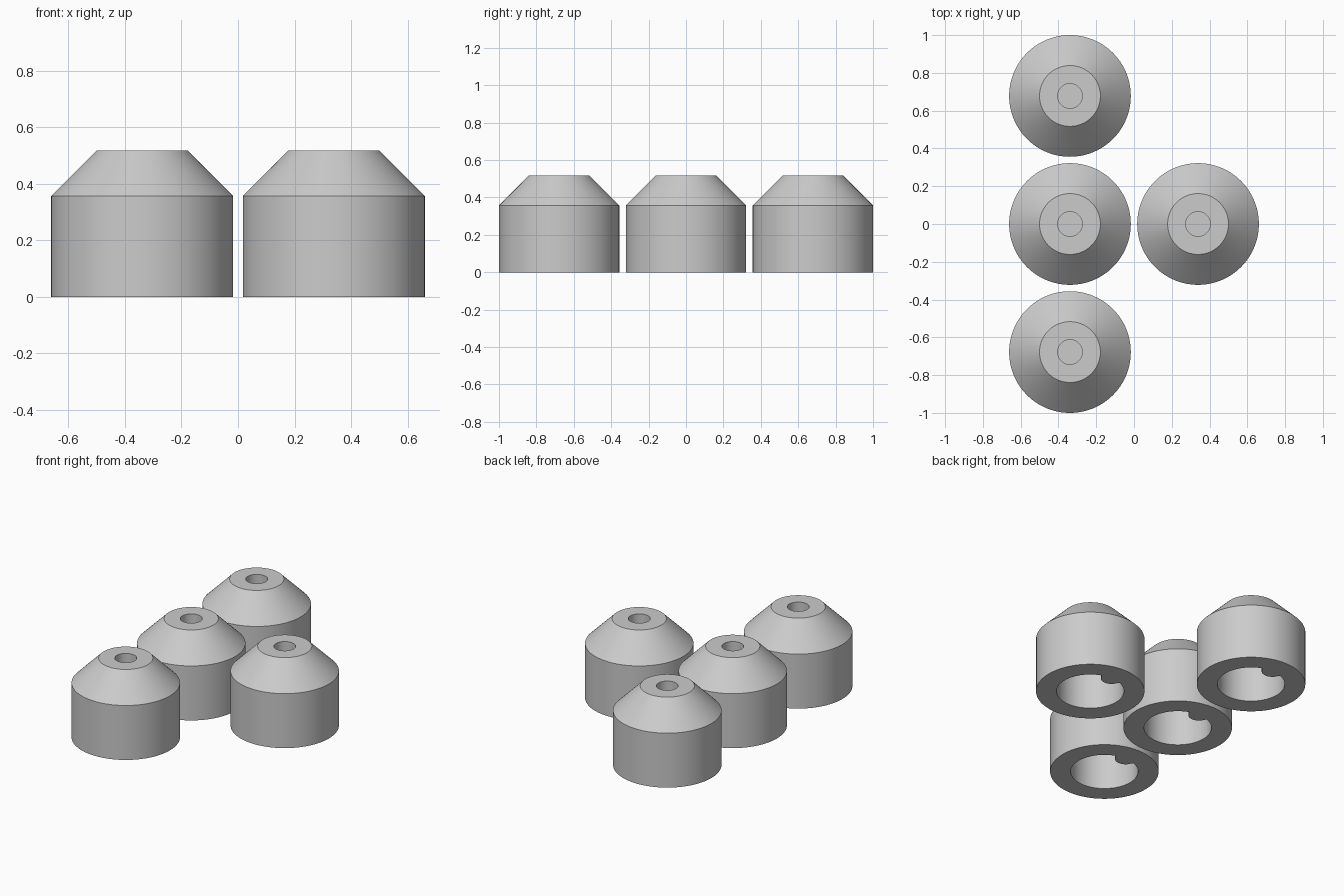
import bpy, bmesh, math

if "Cube" in bpy.data.objects:
    bpy.data.objects.remove(bpy.data.objects["Cube"])

SEGMENTS = 128
OUTER_R, TOP_R = 0.322, 0.161
SHOULDER_Z, TOP_Z = 0.357, 0.518
BORE_R, BORE_TOP = 0.2, 0.36
RIB_R = 0.066
HOLE_R, HOLE_FLOOR = 0.065, 0.42
SPACING = 0.678

grey = bpy.data.materials.new("plain grey")
grey.diffuse_color = (0.6, 0.6, 0.6, 1.0)
grey.use_nodes = True
grey.node_tree.nodes["Principled BSDF"].inputs["Base Color"].default_value = grey.diffuse_color


def bore_radius(angle):
    """Round bore with a rounded rib bulging inward on the +y side."""
    phi = angle - math.pi / 2
    side = BORE_R * math.sin(phi)
    if math.cos(phi) > 0 and abs(side) < RIB_R:
        return BORE_R * math.cos(phi) - math.sqrt(RIB_R ** 2 - side ** 2)
    return BORE_R


def build_foot_mesh():
    # Rings run from the bore ceiling, around the outside, to the hole floor
    rings = [(None, BORE_TOP), (None, 0), (OUTER_R, 0), (OUTER_R, SHOULDER_Z),
             (TOP_R, TOP_Z), (HOLE_R, TOP_Z), (HOLE_R, HOLE_FLOOR)]
    bm = bmesh.new()
    loops = []
    for radius, z in rings:
        loop = []
        for i in range(SEGMENTS):
            a = 2 * math.pi * i / SEGMENTS
            r = bore_radius(a) if radius is None else radius
            loop.append(bm.verts.new((r * math.cos(a), r * math.sin(a), z)))
        loops.append(loop)
    for low, high in zip(loops, loops[1:]):
        for i in range(SEGMENTS):
            j = (i + 1) % SEGMENTS
            bm.faces.new((low[i], low[j], high[j], high[i]))
    # Bore ceiling and hole floor
    bm.faces.new(loops[0])
    bm.faces.new(loops[-1])
    bmesh.ops.recalc_face_normals(bm, faces=bm.faces[:])
    mesh = bpy.data.meshes.new("tapered_foot")
    bm.to_mesh(mesh)
    bm.free()
    mesh.materials.append(grey)
    return mesh


# Three feet in a row and one beside the middle
foot_mesh = build_foot_mesh()
half = SPACING / 2
places = {
    "front_foot": (-half, -SPACING),
    "middle_foot": (-half, 0),
    "back_foot": (-half, SPACING),
    "side_foot": (half, 0),
}
for name, (x, y) in places.items():
    foot = bpy.data.objects.new(name, foot_mesh.copy())
    foot.location = (x, y, 0)
    bpy.context.collection.objects.link(foot)
    foot.select_set(True)
    bpy.context.view_layer.objects.active = foot
bpy.ops.object.shade_smooth_by_angle(angle=math.radians(30))
